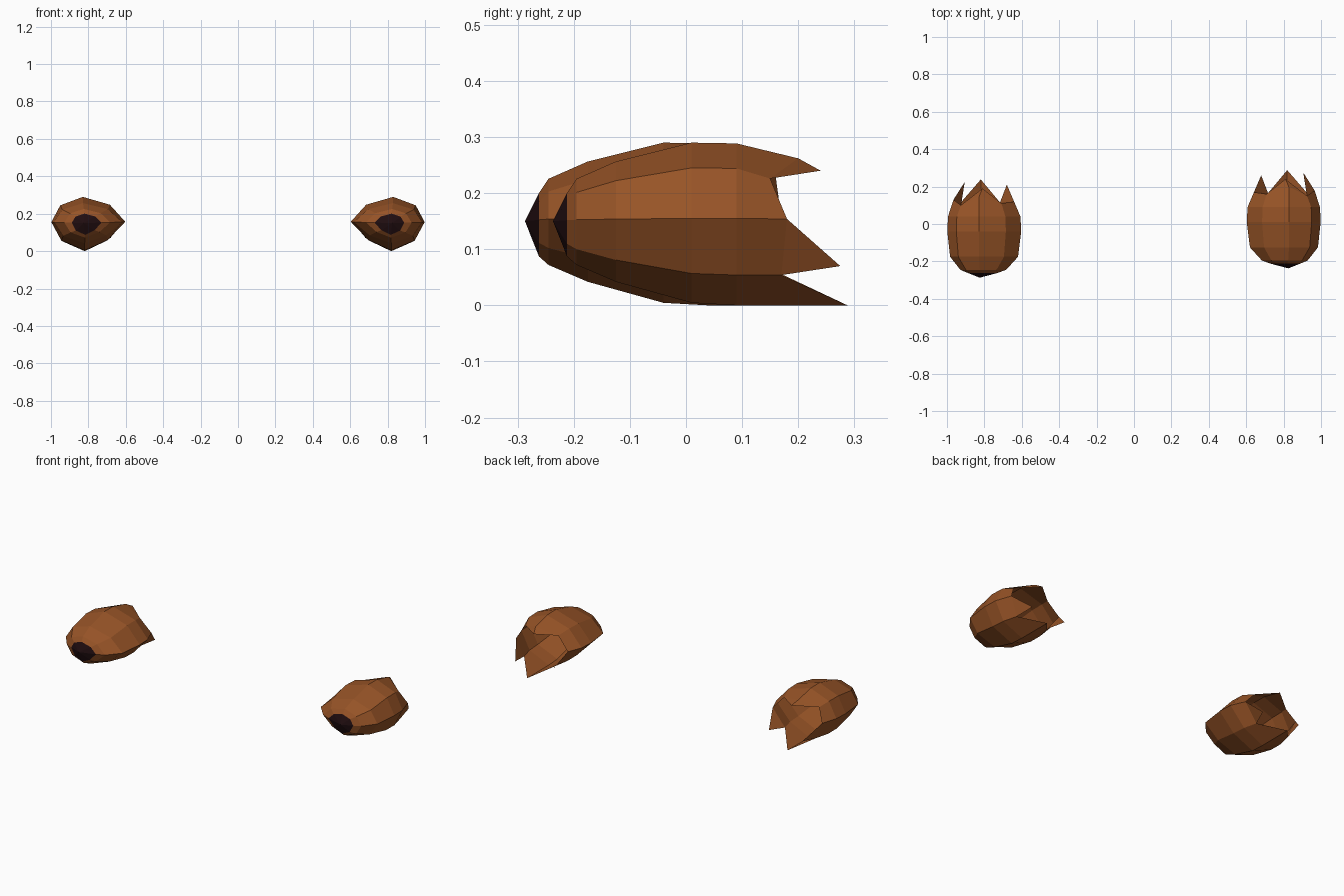
import bpy, bmesh

if "Cube" in bpy.data.objects:
    bpy.data.objects.remove(bpy.data.objects["Cube"])

def material(name, rgb):
    m = bpy.data.materials.new(name)
    m.diffuse_color = (*rgb, 1)
    m.use_nodes = True
    m.node_tree.nodes["Principled BSDF"].inputs["Base Color"].default_value = m.diffuse_color
    return m

brown = material("rust brown", (0.31, 0.088, 0.02))
dark = material("near black", (0.014, 0.004, 0.005))

CX, CZ = 0.815, 0.15
# eight-sided cross-section, relative to the centre, from the outer side upwards
OUTLINE = [(.183, .005), (.135, .095), (.015, .14), (-.13, .098),
           (-.212, .007), (-.12, -.092), (.005, -.15), (.13, -.096)]
# y, width scale, upper scale, lower scale
RINGS = [(-.212, .40, .36, .42), (-.195, .62, .54, .52), (-.125, .92, .76, .72),
         (.01, 1, 1, .97), (.09, .98, .99, 1)]
# where the torn rear edge ends along each of the eight lines
END_Y = [.18, .15, .20, .16, .17, .165, .288, .17]

def shell(name, side, shift):
    bm = bmesh.new()

    def vert(x, y, z):
        return bm.verts.new((side * x, y + shift, z))

    def ring(ys, sx, up, low):
        return [vert(CX + x * sx, y, CZ + z * (up if z > 0 else low))
                for (x, z), y in zip(OUTLINE, ys)]

    rings = [ring([y] * 8, sx, up, low) for y, sx, up, low in RINGS]
    rings.append(ring(END_Y, .82, .8, 1))
    for a, b in zip(rings, rings[1:]):
        for i in range(8):
            j = (i + 1) % 8
            bm.faces.new((a[i], a[j], b[j], b[i]))

    # torn spikes on the rear edge: top flap and two lower side points
    end = rings[-1]
    top = vert(.81, .24, .24)
    bm.faces.new((end[1], end[2], top))
    bm.faces.new((end[2], end[3], top))
    bm.faces.new((end[7], end[0], vert(.905, .275, .07)))
    bm.faces.new((end[4], end[5], vert(.68, .26, .07)))

    # dark front cap
    tip = vert(CX + .01, -.237, CZ)
    for i in range(8):
        f = bm.faces.new((rings[0][(i + 1) % 8], rings[0][i], tip))
        f.material_index = 1

    bmesh.ops.recalc_face_normals(bm, faces=bm.faces)
    nose = next(f for f in bm.faces if f.material_index == 1)
    if nose.normal.y > 0:
        bmesh.ops.reverse_faces(bm, faces=bm.faces)
    me = bpy.data.meshes.new(name)
    bm.to_mesh(me)
    bm.free()
    me.materials.append(brown)
    me.materials.append(dark)
    bpy.context.collection.objects.link(bpy.data.objects.new(name, me))

shell("right_shell", 1, 0)
shell("left_shell", -1, -.05)
